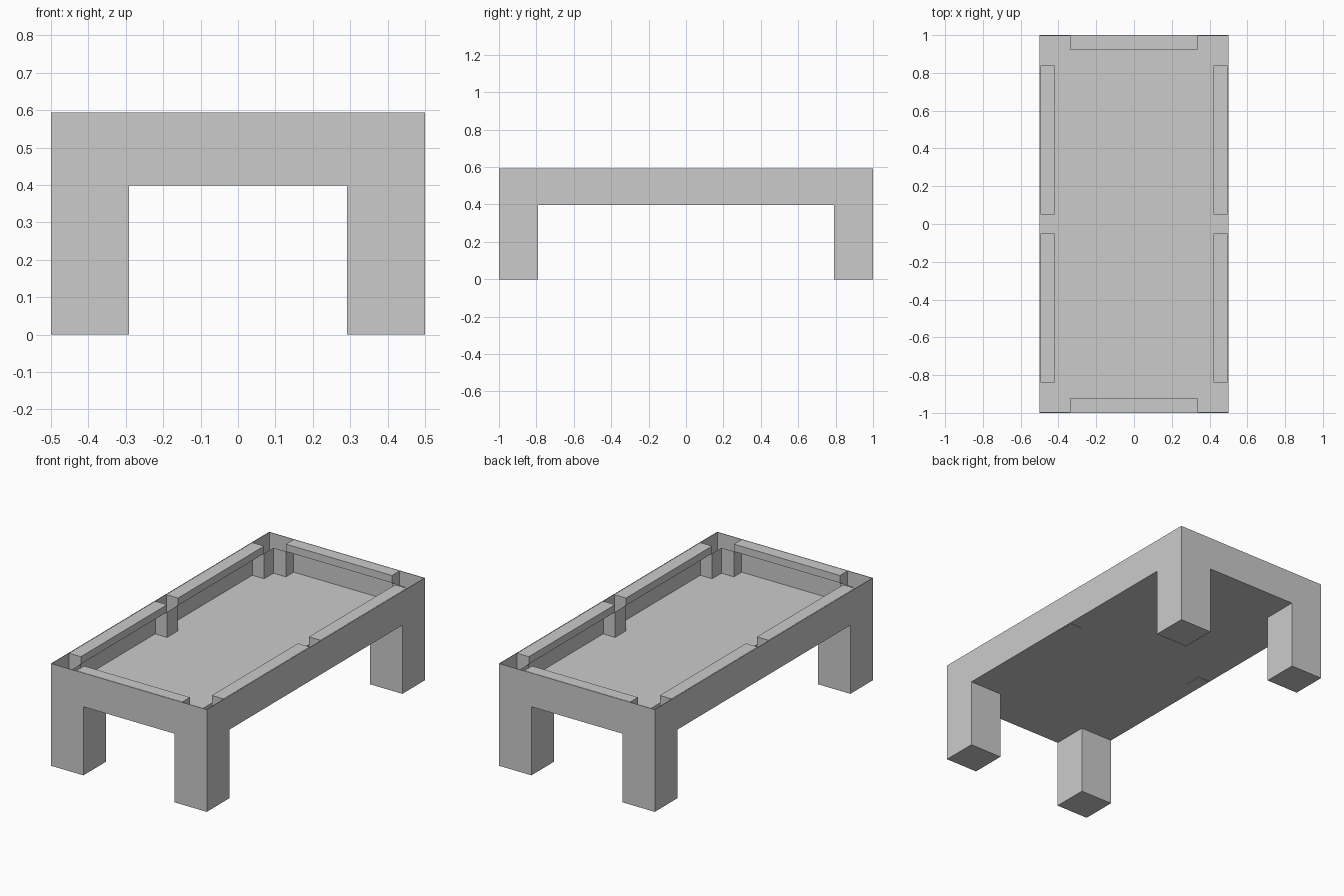
import bpy, bmesh

if "Cube" in bpy.data.objects:
    bpy.data.objects.remove(bpy.data.objects["Cube"])

HX, HY, TOP = 0.5, 1.0, 0.593      # outer half sizes and height
WALL = 0.005                       # thin outer wall
BASE, FLOOR = 0.398, 0.403         # underside and playing floor
RAIL_Z = 0.55                      # underside of the rails
POCKET_Z = 0.396                   # pocket bottoms poke just below the base
RX, RY = 0.42, 0.925               # inner edges of side and end rails
GAP_X, GAP_Y, MID = 0.34, 0.84, 0.05   # pocket openings
LX, LY = 0.292, 0.792              # inner edges of the legs
IX, IY = HX - WALL, HY - WALL


def finish(name, bm):
    bmesh.ops.recalc_face_normals(bm, faces=bm.faces)
    mesh = bpy.data.meshes.new(name)
    bm.to_mesh(mesh)
    bm.free()
    obj = bpy.data.objects.new(name, mesh)
    bpy.context.collection.objects.link(obj)
    return obj


def prism(name, outline, z0, z1, top=True):
    """Vertical prism over an outline, optionally open at the top."""
    bm = bmesh.new()
    low = [bm.verts.new((x, y, z0)) for x, y in outline]
    high = [bm.verts.new((x, y, z1)) for x, y in outline]
    bm.faces.new(low)
    if top:
        bm.faces.new(high)
    n = len(outline)
    for i in range(n):
        j = (i + 1) % n
        bm.faces.new((low[i], low[j], high[j], high[i]))
    return finish(name, bm)


def rect(x0, x1, y0, y1):
    return [(x0, y0), (x1, y0), (x1, y1), (x0, y1)]


# Tray: a box whose top is inset and sunk to form thin walls and the floor
bm = bmesh.new()
bmesh.ops.create_cube(bm, size=1)
for v in bm.verts:
    v.co = (v.co.x * 2 * HX, v.co.y * 2 * HY, TOP if v.co.z > 0 else BASE)
bm.normal_update()
lid = max(bm.faces, key=lambda f: f.calc_center_median().z)
bmesh.ops.inset_region(bm, faces=[lid], thickness=WALL)
sunk = bmesh.ops.extrude_discrete_faces(bm, faces=[lid])["faces"][0]
for v in sunk.verts:
    v.co.z = FLOOR
finish("tray", bm)

# Outline of an L-shaped corner pocket
corner = [(IX, IY), (GAP_X, IY), (GAP_X, RY), (RX, RY), (RX, GAP_Y), (IX, GAP_Y)]

for sx, side in ((-1, "left"), (1, "right")):
    # Side pocket, open at the top
    prism(f"{side}_middle_pocket", rect(sx * RX, sx * IX, -MID, MID),
          POCKET_Z, RAIL_Z, top=False)
    for sy, end in ((-1, "front"), (1, "back")):
        # Leg, side rail and corner pocket for each quarter
        prism(f"{end}_{side}_leg", rect(sx * LX, sx * HX, sy * LY, sy * HY),
              0, BASE, top=False)
        prism(f"{end}_{side}_rail", rect(sx * RX, sx * IX, sy * MID, sy * GAP_Y),
              RAIL_Z, TOP)
        prism(f"{end}_{side}_pocket", [(sx * x, sy * y) for x, y in corner],
              POCKET_Z, RAIL_Z, top=False)

# End rails
for sy, end in ((-1, "front"), (1, "back")):
    prism(f"{end}_rail", rect(-GAP_X, GAP_X, sy * RY, sy * IY), RAIL_Z, TOP)
